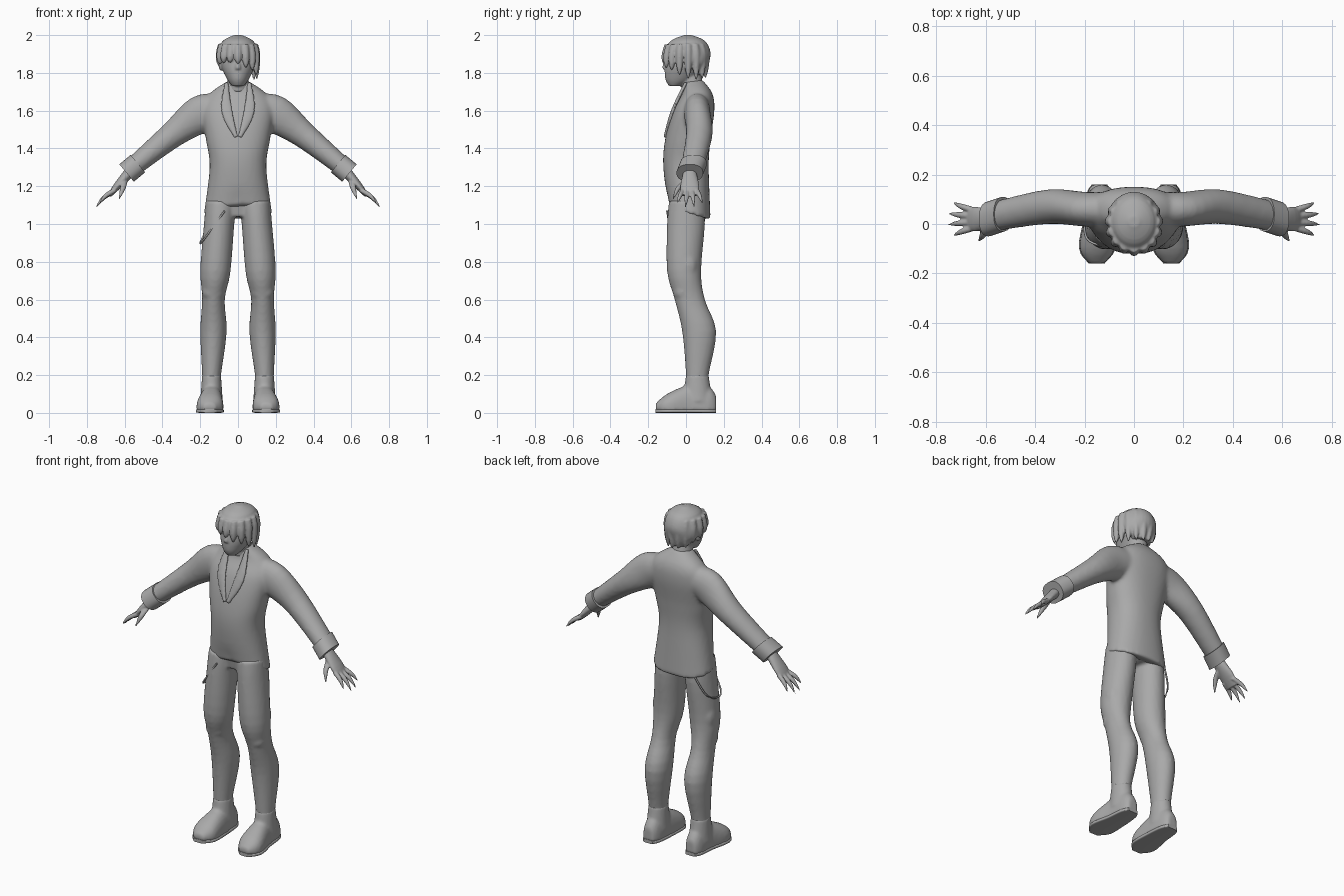
import bpy, bmesh, math, random
from mathutils import Vector, Matrix

random.seed(4)
if "Cube" in bpy.data.objects:
    bpy.data.objects.remove(bpy.data.objects["Cube"])

grey = bpy.data.materials.new("plain_grey")
grey.use_nodes = True
colour = (.4, .4, .4, 1)
grey.diffuse_color = colour
grey.node_tree.nodes["Principled BSDF"].inputs["Base Color"].default_value = colour
SIDES = {"left": 1, "right": -1}


def smooth_rows(rows, steps):
    """Ease extra rows in between the given ones with a Catmull-Rom curve."""
    result = []
    for index in range(len(rows) - 1):
        before, start, end = rows[max(index - 1, 0)], rows[index], rows[index + 1]
        after = rows[min(index + 2, len(rows) - 1)]
        for step in range(steps):
            t = step / steps
            row = []
            for a, b, c, d in zip(before, start, end, after):
                slope_in, slope_out = (c - a) / 2, (d - b) / 2
                bend = 3 * (c - b) - 2 * slope_in - slope_out
                twist = 2 * (b - c) + slope_in + slope_out
                row.append(b + t * (slope_in + t * (bend + t * twist)))
            result.append(row)
    return result + [rows[-1]]


def loft(bm, rows, side=1, power=2, count=32, steps=4):
    """Closed tube; a row is x, y, z, radius in depth (height if it runs along y), radius across."""
    rows = smooth_rows(rows, steps)
    centres = [Vector((side * x, y, z)) for x, y, z, deep, wide in rows]
    rings = []
    for index, (centre, row) in enumerate(zip(centres, rows)):
        ahead = centres[min(index + 1, len(rows) - 1)]
        behind = centres[max(index - 1, 0)]
        along = (ahead - behind).normalized()
        runs_back = abs(along.y) > .85
        up = Vector((0, not runs_back, runs_back))
        across = along.cross(up).normalized()
        ring = []
        for k in range(count):
            angle = math.tau * k / count
            c, s = math.cos(angle), math.sin(angle)
            c = math.copysign(abs(c) ** (2 / power), c)
            s = math.copysign(abs(s) ** (2 / power), s)
            ring.append(bm.verts.new(centre + up * c * row[-2] + across * s * row[-1]))
        rings.append(ring)
    for lower, upper in zip(rings, rings[1:]):
        for k in range(count):
            bm.faces.new((lower[k - 1], lower[k], upper[k], upper[k - 1]))
    bm.faces.new(rings[0])
    bm.faces.new(rings[-1])
    return [vert for ring in rings for vert in ring]


def spike(bm, points, thick, side=1):
    """Tapering tube for fingers and locks."""
    last = len(points) - 1
    rows = []
    for index, point in enumerate(points):
        radius = thick * (1.2 - (index / last) ** 3)
        rows.append((*point, radius, radius))
    loft(bm, rows, side, count=12)


def ball(bm, centre, size, side=1):
    """Stretched sphere used to bulge a surface."""
    place = Matrix.Translation((side * centre[0], *centre[1:])) @ Matrix.Diagonal((*size, 1))
    bmesh.ops.create_uvsphere(bm, u_segments=24, v_segments=16, radius=1, matrix=place)


def finish(bm, name, voxel=None, relax=3):
    """Turn a bmesh into a smooth object, optionally fused into one skin."""
    bmesh.ops.recalc_face_normals(bm, faces=bm.faces)
    mesh = bpy.data.meshes.new(name)
    bm.to_mesh(mesh)
    bm.free()
    mesh.materials.append(grey)
    obj = bpy.data.objects.new(name, mesh)
    bpy.context.collection.objects.link(obj)
    if voxel:
        fuse = obj.modifiers.new("fuse", 'REMESH')
        fuse.mode = 'VOXEL'
        fuse.voxel_size = voxel
        fuse.use_smooth_shade = True
        obj.modifiers.new("soften", 'SMOOTH').iterations = relax
    bpy.ops.object.select_all(action='DESELECT')
    obj.select_set(True)
    bpy.context.view_layer.objects.active = obj
    bpy.ops.object.shade_smooth_by_angle(angle=math.radians(50))


# Jacket: torso with a slanted, cut-away hem, fused with both sleeves
bm = bmesh.new()
torso = loft(bm, [(0, .02, 1.06, .11, .18), (0, 0, 1.3, .12, .15), (0, .01, 1.45, .12, .17),
                  (0, .04, 1.6, .11, .19), (0, .06, 1.69, .08, .15), (0, .04, 1.76, .05, .05)],
             power=2.3, count=48, steps=6)
for vert in torso:
    near_hem = max(0, 1.2 - vert.co.z) * 7
    opening = max(0, .04 - abs(vert.co.x) / 2) if vert.co.y < 0 else 0
    vert.co.z += near_hem * (opening - vert.co.y * .3)
for side in SIDES.values():
    loft(bm, [(.1, .06, 1.61, .07, .08), (.2, .06, 1.58, .07, .1),
              (.35, .07, 1.47, .07, .07), (.57, .03, 1.29, .06, .05)], side)
finish(bm, "jacket", .011, 5)

# Lapels: thin raised strips along the neckline
bm = bmesh.new()
for side in SIDES.values():
    loft(bm, [(.06, 0, 1.75, .01, .01), (.06, -.07, 1.6, .01, .03), (.01, -.11, 1.46, .01, .01)], side)
finish(bm, "lapels", .006)

for label, side in SIDES.items():
    # Turned-back cuff
    bm = bmesh.new()
    loft(bm, [(.53, .04, 1.32, .07, .06), (.59, .02, 1.27, .07, .06)], side, power=2.3)
    finish(bm, label + "_cuff")

    # Hand: palm, fanned fingers and thumb
    bm = bmesh.new()
    loft(bm, [(.56, .02, 1.29, .03, .03), (.64, .02, 1.2, .05, .02), (.68, .02, 1.15, .04, .01)], side)
    for finger in range(4):
        fan = finger - 1.5
        knuckle = Vector((.65, .02 + fan * .024, 1.18))
        tip = Vector((.755 - fan * fan / 100, .02 + fan * .045, 1.085 + fan * fan / 100))
        joint = knuckle.lerp(tip, .5) + Vector((.01, 0, .005))
        spike(bm, [knuckle, joint, tip], .011, side)
    spike(bm, [(.6, 0, 1.23), (.61, -.04, 1.19), (.63, -.07, 1.13)], .014, side)
    finish(bm, label + "_hand", .0045)

    # Boot, with a thin sole following its outline
    outline = [(.15, -.16, .03, .02, .03), (.15, -.1, .03, .07, .07), (.14, .02, .03, .12, .06),
               (.14, .12, .03, .11, .05), (.14, .16, .03, .06, .03)]
    bm = bmesh.new()
    for vert in loft(bm, outline, side, power=2.3):
        vert.co.z = max(vert.co.z, .01)
    loft(bm, [(.14, .06, .06, .08, .06), (.14, .06, .2, .06, .05)], side)
    finish(bm, label + "_boot", .009)
    bm = bmesh.new()
    flat = [(x, y, .01, .01, wide * 1.05) for x, y, z, high, wide in outline]
    loft(bm, flat, side, power=5)
    finish(bm, label + "_sole")

# Trousers: hips fused with both legs, with knee folds and side pockets
bm = bmesh.new()
loft(bm, [(0, .01, 1.04, .07, .13), (0, .01, 1.15, .09, .15)])
for side in SIDES.values():
    loft(bm, [(.09, 0, 1.12, .09, .08), (.1, 0, 1, .1, .08), (.12, -.01, .75, .09, .08),
              (.13, .02, .6, .08, .06), (.13, .07, .43, .09, .07), (.14, .06, .2, .06, .05),
              (.14, .06, .13, .06, .05)], side)
    ball(bm, (.13, -.02, .64), (.06, .05, .05), side)
    ball(bm, (.16, .01, .78), (.04, .05, .08), side)
finish(bm, "trousers", .01, 4)

# Head and neck with nose, lips, brows and ears
bm = bmesh.new()
loft(bm, [(0, .04, 1.7, .06, .06), (0, .02, 1.83, .05, .05)])
loft(bm, [(0, -.06, 1.73, .03, .03), (0, -.03, 1.77, .08, .06),
          (0, 0, 1.85, .11, .09), (0, 0, 1.96, .08, .07)])
spike(bm, [(0, -.11, 1.82), (0, -.11, 1.84), (0, -.1, 1.88)], .013)
ball(bm, (0, -.09, 1.785), (.025, .013, .012))
for side in SIDES.values():
    ball(bm, (.03, -.095, 1.87), (.03, .015, .01), side)
    ball(bm, (.09, .01, 1.84), (.012, .02, .03), side)
finish(bm, "head", .006)

# Hair: a cap swept low at the back, ringed by locks that hang lowest behind and on the left
bm = bmesh.new()
loft(bm, [(0, .06, 1.79, .04, .05), (0, .04, 1.85, .08, .1), (0, .01, 1.91, .12, .105),
          (0, .01, 1.97, .09, .08), (0, .01, 2, .02, .02)])
locks = 15
for lock in range(locks):
    angle = math.tau * lock / locks
    left, front = math.sin(angle), math.cos(angle)
    tip_height = 1.81 + .04 * front - .03 * left + random.uniform(-.01, .01)
    rim = Vector((left * .1, -front * .11, 0))
    root, bend, tip = rim * .85, rim * .98, rim * (1 + front * .05)
    root.z, bend.z, tip.z = 1.95, 1.9, tip_height
    spike(bm, [root, bend, bend.lerp(tip, .6), tip], .018)
finish(bm, "hair", .006, 2)

# Chain hanging in a loop on the right hip
bm = bmesh.new()
chain = [(.07, -.1, 1.07), (.18, -.07, .92), (.2, 0, .9), (.18, .07, .94), (.13, .1, 1.04)]
loft(bm, [(*point, .005, .005) for point in chain], SIDES["right"], count=8, steps=6)
finish(bm, "hip_chain")
